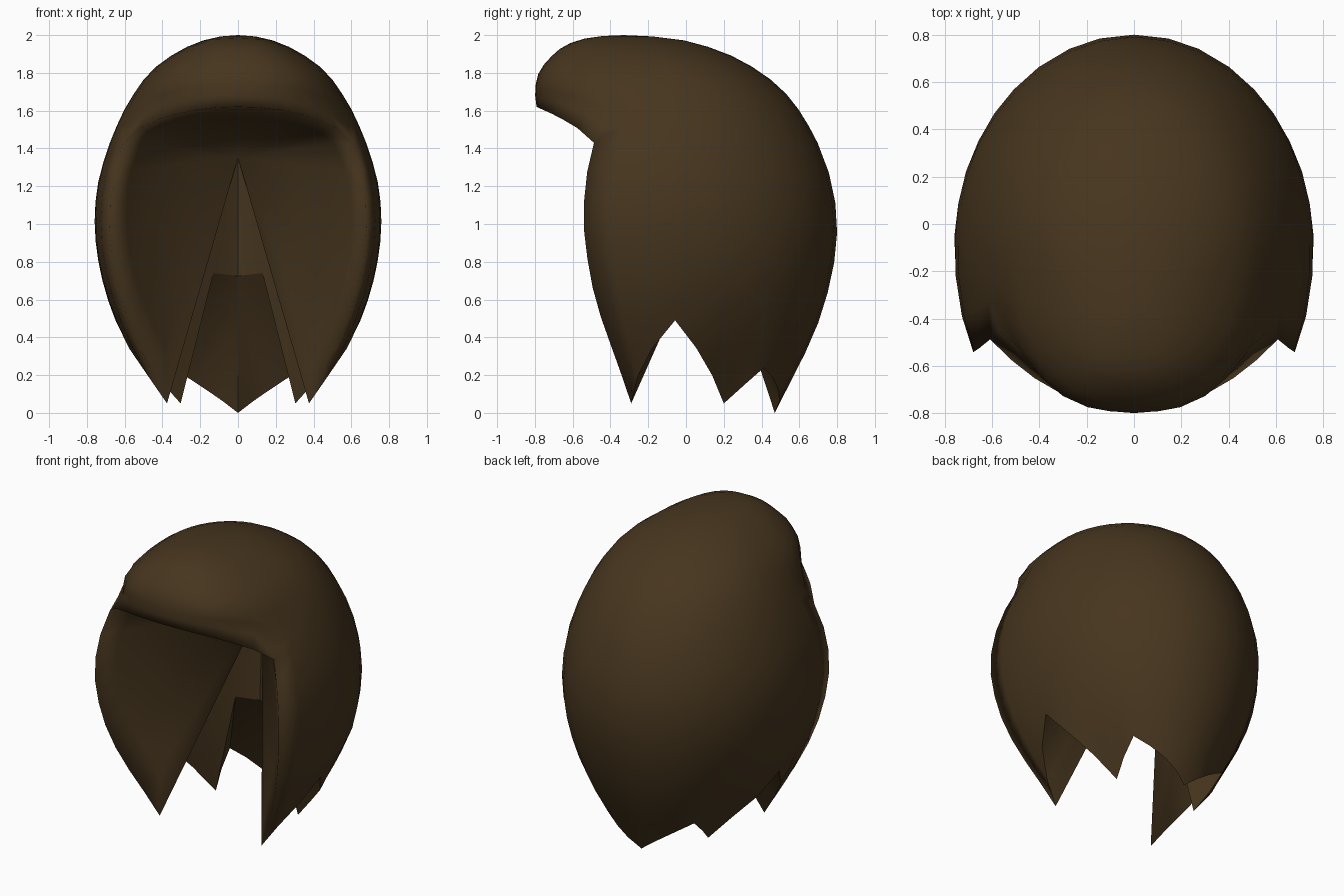
import bpy, bmesh
from math import sin, cos, radians
from mathutils import Vector

if "Cube" in bpy.data.objects:
    bpy.data.objects.remove(bpy.data.objects["Cube"])

# Horizontal sections: z, half width, depth to back, depth to front, centre y
SECTIONS = [
    (0.00, .38, .57, .38, -.10), (0.05, .42, .60, .426, -.10),
    (0.20, .50, .67, .54, -.10), (0.40, .61, .77, .70, -.10),
    (0.60, .69, .84, .85, -.10), (0.80, .74, .885, .94, -.10),
    (1.00, .76, .90, .99, -.10), (1.20, .745, .875, .97, -.10),
    (1.40, .69, .81, .89, -.10), (1.60, .605, .70, .70, -.10),
    (1.70, .545, .62, .70, -.10), (1.80, .47, .52, .66, -.12),
    (1.90, .34, .40, .52, -.18), (1.97, .19, .28, .30, -.28),
    (2.00, 0, 0, 0, -.33)]
RIM, EAR_Z = -26.5, 1.43
HEM = [(RIM, .05), (3, .49), (30, .05), (48, .24), (90, 0)]   # tips and notches


def interp(pts, x):
    for (x0, y0), (x1, y1) in zip(pts, pts[1:]):
        if x <= x1:
            return y0 + (y1 - y0) * (x - x0) / (x1 - x0)
    return pts[-1][1]


def section(z, k):
    """Smooth Hermite interpolation of one section column (radii squared)."""
    zs = [s[0] for s in SECTIONS]
    vs = [s[k] ** 2 if k < 4 else s[k] for s in SECTIONS]
    n = len(zs)
    i = max(j for j in range(n - 1) if zs[j] <= z + 1e-9)

    def slope(j):
        a, b = max(j - 1, 0), min(j + 1, n - 1)
        return (vs[b] - vs[a]) / (zs[b] - zs[a])
    h = zs[i + 1] - zs[i]
    t = (z - zs[i]) / h
    v = ((2*t**3 - 3*t**2 + 1) * vs[i] + (t**3 - 2*t**2 + t) * h * slope(i)
         + (3*t**2 - 2*t**3) * vs[i+1] + (t**3 - t**2) * h * slope(i + 1))
    return max(v, 0) ** .5 if k < 4 else v


def surface(phi, z):
    a = radians(phi)
    depth = section(z, 2 if phi >= 0 else 3)
    full = 1
    if phi < 0:         # fuller corners of the fringe
        full += .08 * sin(2 * a) ** 2 * min(1, max(0, (z - 1.58) / .15))
    x = 0 if abs(phi) == 90 else section(z, 1) * cos(a) * full
    return Vector((x, section(z, 4) + depth * sin(a) * full, z))


bm = bmesh.new()
soft = bm.verts.layers.int.new("soft")      # marks softly shaded rim and lip
LOW, HIGH = 9, 10


def face(*vs):
    bm.faces.new(vs)


def fan(apex, chain):
    for a, b in zip(chain, chain[1:]):
        face(apex, a, b)


def upper(phi, z0):
    """Vertices from z0 up to the crown, denser near the top."""
    zs = [z0 + (2 - z0) * sin(radians(90 * i / HIGH)) for i in range(HIGH)]
    return [bm.verts.new(surface(phi, z)) for z in zs] + [crown]


def skin(columns):
    for a, b in zip(columns, columns[1:]):
        for i in range(len(a) - 1):
            if a[i + 1] is b[i + 1]:
                face(a[i], b[i], a[i + 1])
            else:
                face(a[i], b[i], b[i + 1], a[i + 1])


crown = bm.verts.new((0, -.33, 2))

# Sides and back, ending in the jagged hem
sides = []
for phi in (RIM, -17, -7, 3, 12, 21, 30, 39, 48, 58, 69, 79, 90):
    z0 = interp(HEM, phi)
    col = []
    for i in range(LOW):
        p = surface(phi, z0 + (EAR_Z - z0) * i / LOW)
        p.x -= .06 * max(0, 1 - abs(phi - 30) / 18) * max(0, 1 - i / 4)
        col.append(bm.verts.new(p))
    sides.append(col + upper(phi, EAR_Z))
skin(sides)

# Overhanging fringe, its lip and underside
fringe, arc = [sides[0][LOW:]], []
for phi in (RIM, -37, -48, -58, -69, -79, -90):
    f = (-sin(radians(phi)) - .446) / .554
    if phi != RIM:
        fringe.append(upper(phi, EAR_Z + .19 * f ** .7))
    x = 0 if phi == -90 else .5 * cos(radians(phi)) / .895
    f = max(f, 0)
    arc.append(bm.verts.new((x, -.36 + .01 * f, 1.43 + .13 * f ** .8)))
skin(fringe)
for i in range(len(arc) - 1):
    face(fringe[i][0], fringe[i + 1][0], arc[i + 1], arc[i])

# Face hollow: ceiling and front panels with a soft outer border
peak = bm.verts.new((0, .26, 1.35))
fan(peak, arc)
rim = sides[0][:LOW + 1]
inner = [bm.verts.new(v.co.lerp(peak.co, .13)) for v in rim[1:-1]] + [arc[0]]
face(rim[0], rim[1], inner[0])
for i in range(len(inner) - 1):
    face(rim[i + 1], rim[i + 2], inner[i + 1], inner[i])
fan(peak, [rim[0]] + inner)

# Back wall of the hollow, set behind the panels
nape = bm.verts.new((0, .23, .725))
fold = bm.verts.new((.13, .16, .74))
side = bm.verts.new((.32, .03, .77))
fan(peak, [nape, fold, side, rim[0]])

# Inner faces of the hanging locks
hem = [c[0] for c in sides]
fan(side, hem[:7])
face(side, hem[6], fold)
fan(fold, hem[6:9])
face(fold, hem[8], nape)
fan(nape, hem[8:])

for v in rim + [c[0] for c in fringe]:
    v[soft] = 1

# Mirror to the other half
bmesh.ops.mirror(bm, geom=bm.verts[:] + bm.edges[:] + bm.faces[:],
                 axis='X', merge_dist=.0005)
bmesh.ops.remove_doubles(bm, verts=bm.verts[:], dist=.0005)
bmesh.ops.recalc_face_normals(bm, faces=bm.faces[:])
bm.edges.index_update()
soft = bm.verts.layers.int["soft"]
soft_edges = [e.index for e in bm.edges if all(v[soft] for v in e.verts)]

mesh = bpy.data.meshes.new("hair")
bm.to_mesh(mesh)
bm.free()
hair = bpy.data.objects.new("hair", mesh)
bpy.context.collection.objects.link(hair)

mat = bpy.data.materials.new("dark_brown")
mat.diffuse_color = (.062, .036, .013, 1)
mat.use_nodes = True
mat.node_tree.nodes["Principled BSDF"].inputs["Base Color"].default_value = mat.diffuse_color
mesh.materials.append(mat)

bpy.context.view_layer.objects.active = hair
hair.select_set(True)
bpy.ops.object.shade_smooth_by_angle(angle=radians(35))
for i in soft_edges:
    mesh.edges[i].use_edge_sharp = False
